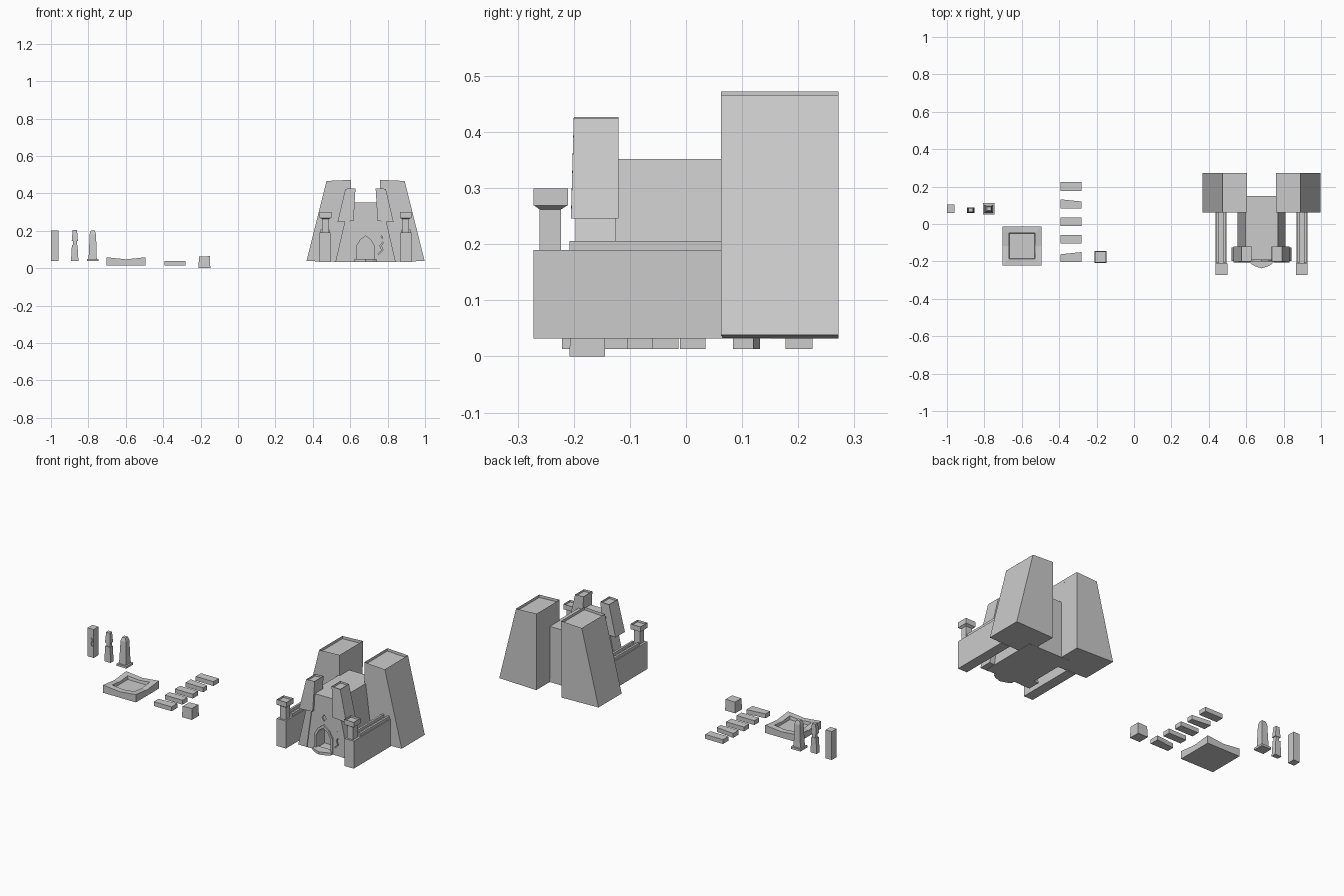
import bpy, bmesh
from mathutils import Vector

if "Cube" in bpy.data.objects:
    bpy.data.objects.remove(bpy.data.objects["Cube"])

CX = 0.682  # symmetry axis of the temple


def finish(name, bm):
    bmesh.ops.recalc_face_normals(bm, faces=bm.faces[:])
    me = bpy.data.meshes.new(name)
    bm.to_mesh(me)
    bm.free()
    ob = bpy.data.objects.new(name, me)
    bpy.context.scene.collection.objects.link(ob)
    return ob


def block(name, bot, top, zb, zt, inset=0, depth=0, mirror=False):
    """Tapered block: bot/top = x0,x1,y0,y1; zb/zt = heights at x0 and x1."""
    bm = bmesh.new()
    rings = []
    for (x0, x1, y0, y1), (za, zc) in ((bot, zb), (top, zt)):
        rings.append([bm.verts.new(p) for p in
                      ((x0, y0, za), (x1, y0, zc), (x1, y1, zc), (x0, y1, za))])
    lo, hi = rings
    bm.faces.new(lo[::-1])
    cap = bm.faces.new(hi)
    for i in range(4):
        j = (i + 1) % 4
        bm.faces.new((lo[i], lo[j], hi[j], hi[i]))
    if inset:  # sunken top inside a rim
        bmesh.ops.inset_region(bm, faces=[cap], thickness=inset, use_even_offset=True)
        ex = bmesh.ops.extrude_discrete_faces(bm, faces=[cap])
        bmesh.ops.translate(bm, verts=list(ex['faces'][0].verts), vec=(0, 0, -depth))
    if mirror:
        for v in bm.verts:
            v.co.x = 2 * CX - v.co.x
    return finish(name, bm)


def box(name, x0, x1, y0, y1, z0, z1, **kw):
    r = (x0, x1, y0, y1)
    return block(name, r, r, (z0, z0), (z1, z1), **kw)


def prism(name, pts, a, b, axis='Y'):
    """Extrude a polygon: in XZ along Y, or in XY along Z."""
    bm = bmesh.new()
    vs = [bm.verts.new((p, a, q) if axis == 'Y' else (p, q, a)) for p, q in pts]
    f = bm.faces.new(vs)
    ex = bmesh.ops.extrude_face_region(bm, geom=[f])
    d = Vector((0, b - a, 0)) if axis == 'Y' else Vector((0, 0, b - a))
    bmesh.ops.translate(bm, vec=d,
                        verts=[g for g in ex['geom'] if isinstance(g, bmesh.types.BMVert)])
    return finish(name, bm)


def carve(ob, cutter):
    m = ob.modifiers.new('cut', 'BOOLEAN')
    m.operation, m.solver, m.object = 'DIFFERENCE', 'EXACT', cutter
    bpy.context.view_layer.objects.active = ob
    bpy.ops.object.modifier_apply(modifier=m.name)
    bpy.data.objects.remove(cutter, do_unlink=True)


def crack(path, w):
    """Zigzag strip polygon around a path."""
    return [(x - w, z) for x, z in path] + [(x + w, z) for x, z in path[::-1]]


def arch(hw, z0, zs, zp):
    return [(CX - hw, z0), (CX + hw, z0), (CX + hw, zs), (CX + hw * .6, zs + (zp - zs) * .6),
            (CX, zp), (CX - hw * .6, zs + (zp - zs) * .6), (CX - hw, zs)]


# temple halves
for side, mir in (('left', False), ('right', True)):
    # tall rear tower, vertical inside and battered outside
    block(side + '_rear_tower', (.366, .602, .062, .272), (.473, .604, .062, .272),
          (.038, .032), (.466, .472), inset=.016, depth=.016, mirror=mir)
    # small front tower over its pilaster
    block(side + '_front_tower', (.532, .618, -.205, -.12), (.574, .628, -.2, -.12),
          (.246, .252), (.424, .427), inset=.01, depth=.012, mirror=mir)
    block(side + '_front_pilaster', (.521, .575, -.197, -.125), (.571, .605, -.197, -.125),
          (.034, .034), (.25, .25), mirror=mir)
    # courtyard wall with parapets
    box(side + '_wall', .437, .495, -.272, .065, .032, .19, mirror=mir)
    box(side + '_outer_parapet', .442, .454, -.208, .065, .185, .206, mirror=mir)
    box(side + '_inner_parapet', .478, .49, -.208, .065, .185, .206, mirror=mir)
    # gate post with flared cap
    box(side + '_post', .449, .487, -.261, -.223, .185, .27, mirror=mir)
    block(side + '_post_cap', (.449, .487, -.261, -.223), (.437, .499, -.272, -.21),
          (.262, .262), (.27, .27), mirror=mir)
    box(side + '_post_cap_rim', .437, .499, -.272, -.21, .269, .299,
        inset=.012, depth=.012, mirror=mir)

# central hall with carved doorway, emblem and crack
hall = block('hall', (.553, 2 * CX - .553, -.192, .15), (.595, 2 * CX - .595, -.192, .15),
             (.032, .032), (.352, .352))
carve(hall, prism('door_cut', arch(.046, .044, .12, .172), -.25, -.12))
carve(hall, prism('diamond_cut', [(CX, .206), (CX + .013, .226), (CX, .246),
                                  (CX - .013, .226)], -.25, -.184))
carve(hall, prism('crack_cut', crack([(.75, .075), (.772, .095), (.762, .12), (.782, .145),
                                      (.768, .172)], .0035), -.25, -.18))
# raised door frame
frame = prism('door_frame', arch(.058, .034, .125, .19), -.2, -.19)
carve(frame, prism('frame_cut', arch(.046, .03, .12, .172), -.3, -.1))
# polygonal doorstep
prism('doorstep', [(.624, -.18), (.624, -.212), (.645, -.225), (CX, -.237), (.719, -.225),
                   (.74, -.212), (.74, -.18)], .034, .05, 'Z')

# broken square pillar with chipped top
p = block('square_pillar', (-1, -.96, .06, .104), (-1, -.961, .06, .104),
          (.037, .037), (.2, .2))
carve(p, prism('chip', crack([(-.968, .1), (-.976, .118), (-.966, .132), (-.974, .148)], .003),
               .05, .068))

# worn statue: body, neck, head
block('statue_body', (-.893, -.853, .06, .088), (-.888, -.858, .062, .087),
      (.037, .037), (.125, .125))
box('statue_neck', -.883, -.861, .066, .084, .12, .15)
block('statue_head', (-.889, -.856, .061, .087), (-.884, -.861, .064, .085),
      (.146, .146), (.205, .205))

# obelisk on a plinth
box('obelisk_plinth', -.807, -.745, .05, .112, .037, .049)
block('obelisk_shaft', (-.799, -.755, .06, .102), (-.793, -.759, .065, .097),
      (.048, .048), (.18, .18))
block('obelisk_tip', (-.793, -.759, .065, .097), (-.787, -.765, .071, .091),
      (.18, .18), (.2, .2))

# square basin: worn rim, higher at the corners
bm = bmesh.new()
c = Vector((-.599, -.117))
dirs = [(-1, -1), (0, -1), (1, -1), (1, 0), (1, 1), (0, 1), (-1, 1), (-1, 0)]
rings = []
for half, zc, zm in ((.104, .013, .013), (.104, .058, .047), (.07, .054, .047), (.067, .034, .034)):
    rings.append([bm.verts.new((c.x + half * dx, c.y + half * dy, zc if dx and dy else zm))
                  for dx, dy in dirs])
for a, b in zip(rings, rings[1:]):
    for i in range(8):
        j = (i + 1) % 8
        bm.faces.new((a[i], a[j], b[j], b[i]))
bm.faces.new(rings[0][::-1])
bm.faces.new(rings[-1])
finish('basin', bm)

# row of stepping slabs, some with skewed sides (y0, y1, skew)
for i, (y0, y1, k) in enumerate([(.177, .225, 0), (.084, .132, .012), (-.011, .035, 0),
                                 (-.104, -.06, 0), (-.203, -.15, .012)]):
    prism(f'stepping_slab_{i + 1}', [(-.393, y0), (-.28, y0), (-.28, y1 - k * (i == 1)),
                                     (-.393, y1 - k * (i == 4))], .013, .038, 'Z')

# loose stone cube
block('stone_cube', (-.212, -.148, -.208, -.144), (-.208, -.15, -.205, -.146),
      (0, 0), (.062, .064))
